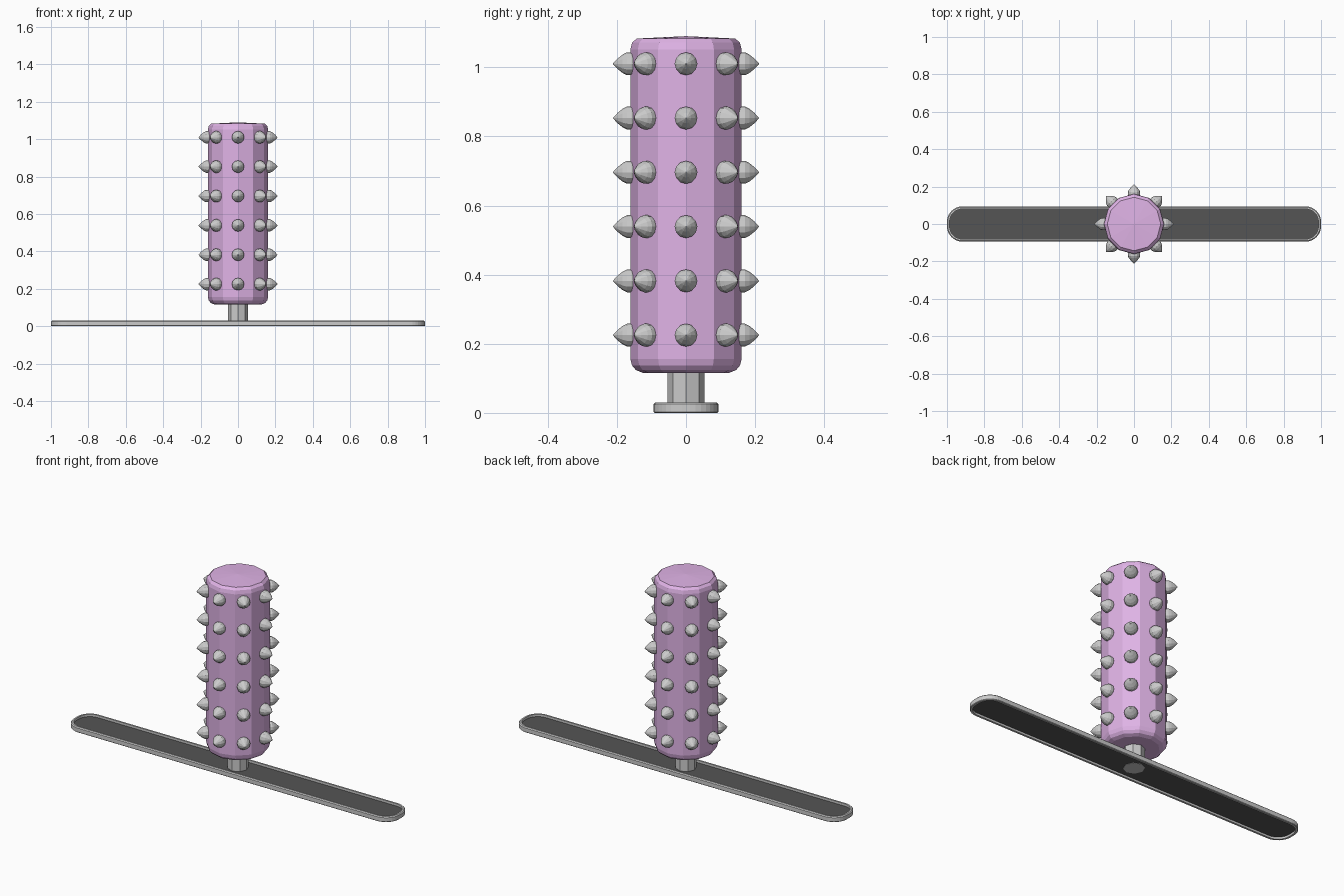
import bpy, bmesh
from math import sin, cos, pi
from mathutils import Matrix

if "Cube" in bpy.data.objects:
    bpy.data.objects.remove(bpy.data.objects["Cube"])


def material(name, rgb):
    m = bpy.data.materials.new(name)
    m.diffuse_color = (*rgb, 1)
    m.use_nodes = True
    m.node_tree.nodes["Principled BSDF"].inputs["Base Color"].default_value = m.diffuse_color
    return m


def finish(bm, name, mat=None):
    bmesh.ops.recalc_face_normals(bm, faces=bm.faces)
    me = bpy.data.meshes.new(name)
    bm.to_mesh(me)
    bm.free()
    ob = bpy.data.objects.new(name, me)
    bpy.context.collection.objects.link(ob)
    if mat:
        me.materials.append(mat)
    return ob


def bridge(bm, a, b):
    n = len(a)
    for i in range(n):
        bm.faces.new((a[i], a[(i + 1) % n], b[(i + 1) % n], b[i]))


def lathe(bm, profile, sides, matrix=Matrix()):
    """Revolve (radius, height) points around local z; zero radius closes to a point."""
    prev = None
    for k, (r, z) in enumerate(profile):
        if r == 0:
            tip = bm.verts.new(matrix @ Matrix.Translation((0, 0, z)).translation)
            for i in range(sides):
                bm.faces.new((prev[i], prev[(i + 1) % sides], tip))
            return
        ring = [bm.verts.new((matrix @ Matrix.Translation(
            (r * cos(2 * pi * i / sides), r * sin(2 * pi * i / sides), z))).translation)
            for i in range(sides)]
        if prev:
            bridge(bm, prev, ring)
        else:
            bm.faces.new(ring)
        prev = ring
    bm.faces.new(prev)


def outline(bm, inset, z, hx=1.0, hy=0.094, rad=0.082, seg=8):
    """Rounded-rectangle loop of the base."""
    r = rad - inset
    pts = []
    for q, (sx, sy) in enumerate(((1, 1), (-1, 1), (-1, -1), (1, -1))):
        for i in range(seg + 1):
            a = (q + i / seg) * pi / 2
            pts.append(bm.verts.new((sx * (hx - rad) + r * cos(a),
                                     sy * (hy - rad) + r * sin(a), z)))
    return pts


purple = material("purple", (0.74, 0.45, 0.79))
dark = material("dark_grey", (0.09, 0.09, 0.09))

# Raised rim of the base
bm = bmesh.new()
section = [(0, 0.003), (0, 0.025), (0.005, 0.03), (0.014, 0.03), (0.014, 0), (0.003, 0)]
loops = [outline(bm, d, z) for d, z in section]
for i in range(len(loops)):
    bridge(bm, loops[i], loops[(i + 1) % len(loops)])
finish(bm, "base_rim")

# Recessed dark plate
bm = bmesh.new()
low, high = outline(bm, 0.013, 0.011), outline(bm, 0.013, 0.017)
bridge(bm, low, high)
bm.faces.new(low)
bm.faces.new(high)
finish(bm, "base_plate", dark)

# Octagonal post
bm = bmesh.new()
lathe(bm, [(0.053, 0.01), (0.053, 0.2)], 8)
finish(bm, "post")

# Twelve-sided roller with softened ends and a slight dome
bm = bmesh.new()
lathe(bm, [(0.125, 0.116), (0.145, 0.124), (0.156, 0.137), (0.161, 0.156),
           (0.161, 1.052), (0.156, 1.071), (0.143, 1.083), (0, 1.09)], 12)
finish(bm, "roller", purple)

# Six rings of eight bullet-shaped studs
bm = bmesh.new()
stud = [(0.027, 0.14), (0.033, 0.157), (0.033, 0.171), (0.027, 0.183), (0.015, 0.198), (0, 0.212)]
for row in range(6):
    for k in range(8):
        m = (Matrix.Translation((0, 0, 0.225 + row * 0.157))
             @ Matrix.Rotation(k * pi / 4, 4, 'Z') @ Matrix.Rotation(pi / 2, 4, 'Y'))
        lathe(bm, stud, 12, m)
finish(bm, "studs")
